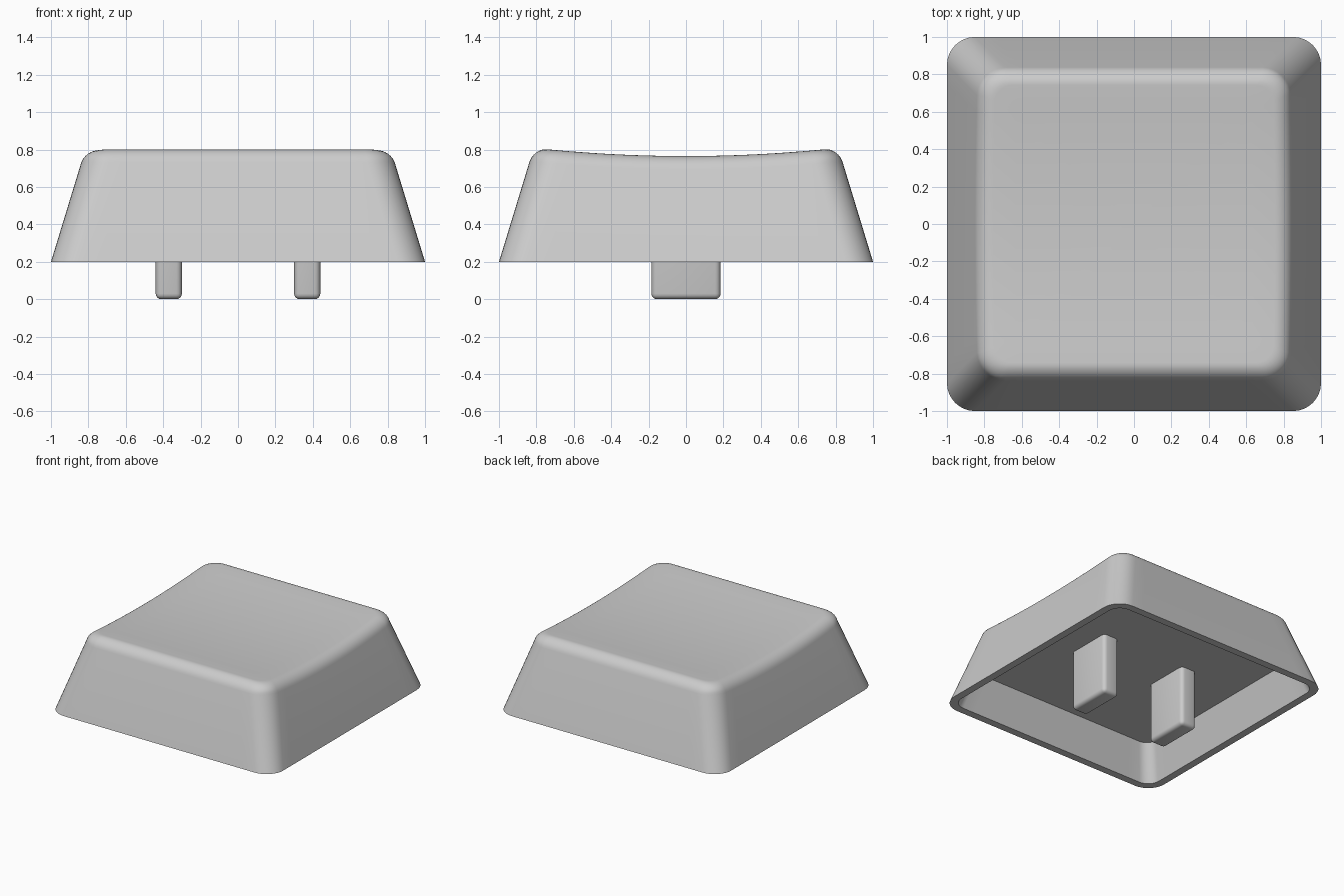
import bpy, bmesh, math

if "Cube" in bpy.data.objects:
    bpy.data.objects.remove(bpy.data.objects["Cube"])

grey = bpy.data.materials.new("light grey plastic")
grey.diffuse_color = (0.6, 0.6, 0.6, 1)
grey.use_nodes = True
grey.node_tree.nodes["Principled BSDF"].inputs["Base Color"].default_value = grey.diffuse_color

WALL_SLOPE = 0.303   # outward run per unit of drop
TOP_Z, RIM_Z, ROOF_Z = 0.803, 0.2, 0.48


def ring(half, radius, sides=16, corner=8):
    """Points of a rounded square, with subdivided straight sides."""
    pts, c = [], half - radius
    for q in range(4):
        a0 = q * math.pi / 2
        for i in range(corner + 1):
            a = a0 + i / corner * math.pi / 2
            sx, sy = ((1, 1), (-1, 1), (-1, -1), (1, -1))[q]
            pts.append((sx * c + radius * math.cos(a), sy * c + radius * math.sin(a)))
        ex, ey = ((-1, 1), (-1, -1), (1, -1), (1, 1))[q]
        px, py = pts[-1]
        nx, ny = ex * c, ey * c
        nx += radius * math.cos(a0 + math.pi / 2)
        ny += radius * math.sin(a0 + math.pi / 2)
        for i in range(1, sides):
            t = i / sides
            pts.append((px + (nx - px) * t, py + (ny - py) * t))
    return pts


def dip(y):
    """Depth of the cylindrical dish in the top."""
    return max(0.0, 0.038 * (1 - (y / 0.76) ** 2))


def finish(name, bm):
    bmesh.ops.recalc_face_normals(bm, faces=bm.faces[:])
    mesh = bpy.data.meshes.new(name)
    bm.to_mesh(mesh)
    bm.free()
    mesh.materials.append(grey)
    ob = bpy.data.objects.new(name, mesh)
    bpy.context.collection.objects.link(ob)
    bpy.ops.object.select_all(action='DESELECT')
    ob.select_set(True)
    bpy.context.view_layer.objects.active = ob
    bpy.ops.object.shade_smooth_by_angle(angle=math.radians(35))
    return ob


# Hollow cap: rings from cavity roof, over the rim, up the walls to the dish
levels = [(0.855, 0.09, ROOF_Z, False), (0.94, 0.1, RIM_Z, False), (1.0, 0.15, RIM_Z, False)]
fillet, top_half = 0.1, 0.742
tilt = math.atan(WALL_SLOPE)
for i in range(9):
    a = tilt + (math.pi / 2 - tilt) * i / 8
    levels.append((top_half + fillet * math.cos(a), 0.15 - 0.06 * i / 8,
                   TOP_Z - fillet * (1 - math.sin(a)), True))
for f in (0.85, 0.7, 0.55, 0.4, 0.25, 0.1):
    levels.append((top_half * f, 0.09 * f, TOP_Z, True))

bm = bmesh.new()
loops = []
for half, radius, z, dished in levels:
    loop = []
    for x, y in ring(half, radius):
        d = dip(y) if dished else 0
        on_wall = dished and half >= top_half
        k = 1 + WALL_SLOPE * d / half if on_wall else 1
        loop.append(bm.verts.new((x * k, y, z - d)))
    loops.append(loop)
n = len(loops[0])
for a, b in zip(loops, loops[1:]):
    for i in range(n):
        j = (i + 1) % n
        bm.faces.new((a[i], a[j], b[j], b[i]))
bm.faces.new(loops[0])
bm.faces.new(loops[-1])
finish("key_cap", bm)

# Two rounded mounting prongs under the roof
for side, label in ((-1, "left"), (1, "right")):
    bm = bmesh.new()
    bmesh.ops.create_cube(bm, size=1)
    for v in bm.verts:
        v.co.x = v.co.x * 0.14 + side * 0.37
        v.co.y *= 0.37
        v.co.z = 0.0 if v.co.z < 0 else ROOF_Z + 0.02
    edges = [e for e in bm.edges if min(v.co.z for v in e.verts) < 0.01]
    bmesh.ops.bevel(bm, geom=edges, offset=0.03, segments=4, profile=0.5, affect='EDGES')
    finish(label + "_prong", bm)
